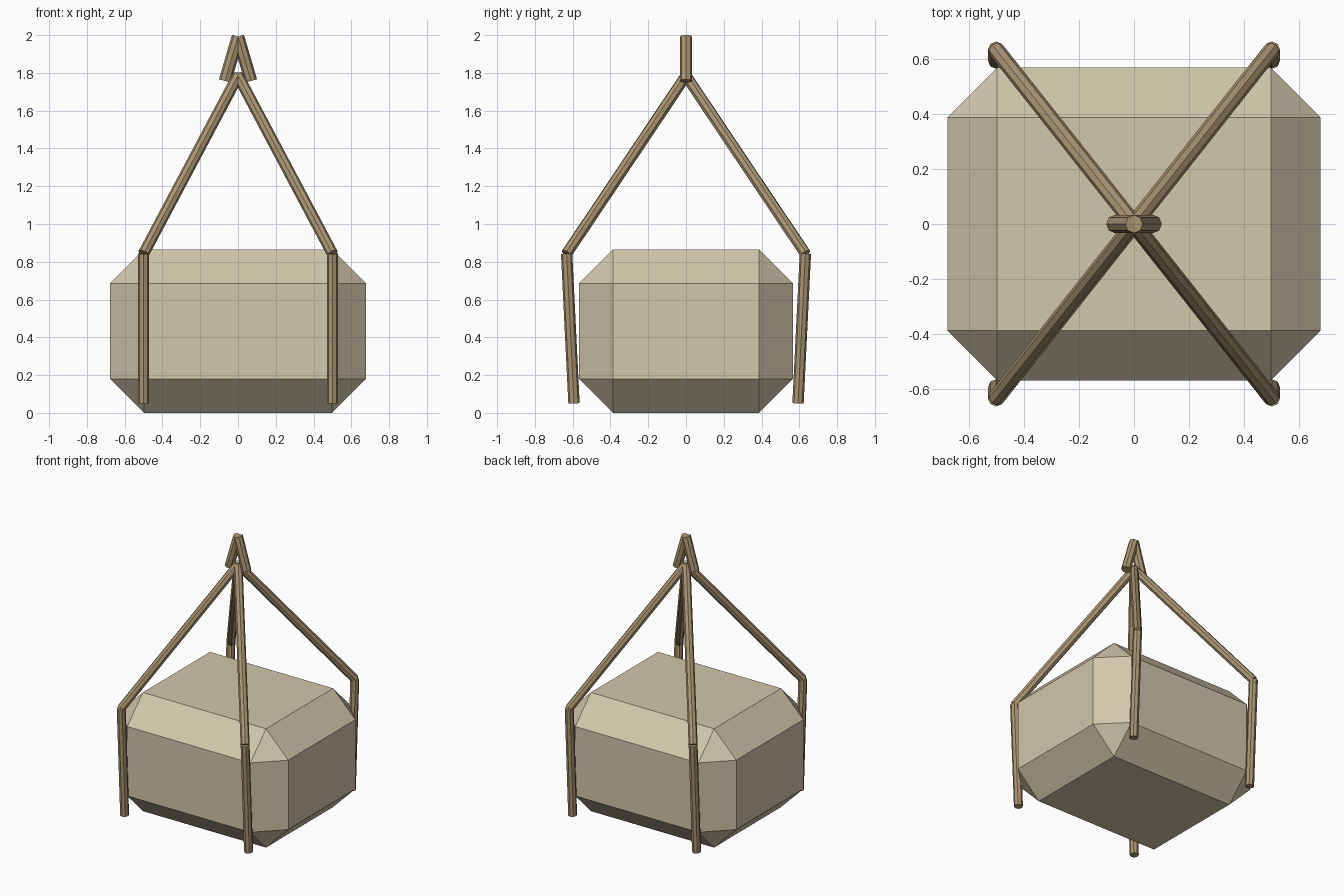
import bpy
import bmesh
from mathutils import Vector

cube = bpy.data.objects.get("Cube")
if cube:
    bpy.data.objects.remove(cube, do_unlink=True)


def material(name, rgb):
    mat = bpy.data.materials.new(name)
    mat.use_nodes = True
    mat.diffuse_color = (*rgb, 1)
    mat.node_tree.nodes["Principled BSDF"].inputs["Base Color"].default_value = (*rgb, 1)
    return mat


stone = material("pale stone", (0.64, 0.57, 0.41))
rope = material("brown rope", (0.40, 0.30, 0.17))


def finish(bm, name, mat):
    mesh = bpy.data.meshes.new(name)
    bm.to_mesh(mesh)
    bm.free()
    mesh.materials.append(mat)
    obj = bpy.data.objects.new(name, mesh)
    bpy.context.collection.objects.link(obj)
    return obj


def rod(name, start, end, radius=0.03):
    """Straight eight-sided rope segment between two points."""
    start, end = Vector(start), Vector(end)
    axis = end - start
    bm = bmesh.new()
    bmesh.ops.create_cone(bm, cap_ends=True, segments=8, radius1=radius,
                          radius2=radius, depth=axis.length)
    obj = finish(bm, name, rope)
    obj.rotation_mode = 'QUATERNION'
    obj.rotation_quaternion = axis.to_track_quat('Z', 'Y')
    obj.location = (start + end) / 2
    return obj


# Hanging block with wide chamfers on every edge
size = Vector((1.354, 1.134, 0.866))
bm = bmesh.new()
bmesh.ops.create_cube(bm, size=1)
bmesh.ops.scale(bm, vec=size, verts=bm.verts)
bmesh.ops.bevel(bm, geom=bm.edges[:], offset=0.18, offset_type='OFFSET',
                segments=1, affect='EDGES', clamp_overlap=True)
bmesh.ops.translate(bm, vec=(0, 0, size.z / 2), verts=bm.verts)
finish(bm, "block", stone)

# Four slings: a leaning strap beside the block and a rope up to the apex
for side, sx in (("left", 1), ("right", -1)):
    for end, sy in (("front", -1), ("back", 1)):
        shoulder = (0.5 * sx, 0.632 * sy, 0.843)
        rod(f"strap_{end}_{side}", (0.5 * sx, 0.593 * sy, 0.05), shoulder)
        rod(f"rope_{end}_{side}", shoulder, (0, 0, 1.785))

    # Splayed half of the top loop
    rod(f"loop_{side}", (0.069 * sx, 0, 1.757), (0, 0, 1.992), 0.033)
